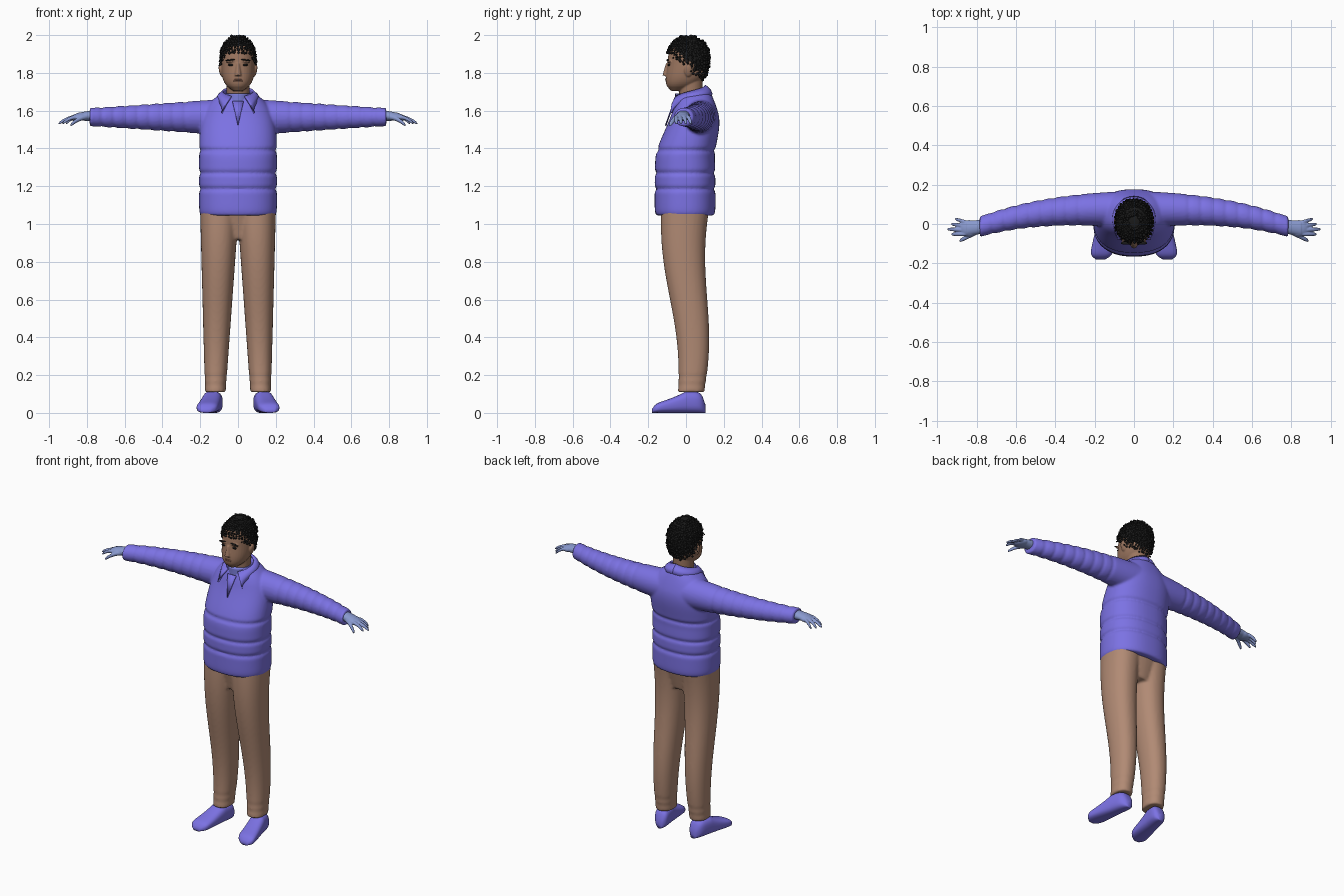
import bpy, bmesh, math, random
from mathutils import Vector, Matrix

if "Cube" in bpy.data.objects:
    bpy.data.objects.remove(bpy.data.objects["Cube"])
random.seed(4)


def material(name, red, green, blue):
    mat = bpy.data.materials.new(name)
    mat.use_nodes = True
    mat.diffuse_color = (red, green, blue, 1)
    shader = mat.node_tree.nodes["Principled BSDF"]
    shader.inputs["Base Color"].default_value = mat.diffuse_color
    return mat


violet = material("violet fabric", 0.2, 0.168, 0.77)
slate = material("slate blue shirt", 0.2, 0.21, 0.7)
pale_blue = material("pale blue hands", 0.25, 0.32, 0.62)
tan = material("tan trousers", 0.44, 0.255, 0.175)
brown = material("brown skin", 0.33, 0.18, 0.115)
lip_brown = material("lip brown", 0.27, 0.13, 0.09)
black = material("black hair", 0.01, 0.01, 0.01)


def mix(start, end, amount):
    return start + (end - start) * amount


def rounded(u, floor, power):
    """Profile that is full in the middle and shrinks towards both ends."""
    return max(floor, math.sqrt(1 - abs(2 * u - 1) ** power))


def squash(value, power):
    """Turn a sine or cosine into the matching superellipse coordinate."""
    return math.copysign(abs(value) ** (2 / power), value)


def loft(bm, axis, start, end, section, steps=24, sides=32, power=2, seams=(), depth=0):
    """Skin oval sections along an axis; section(u) gives two centres and two radii."""
    rings = []
    for step in range(steps + 1):
        u = step / steps
        along = mix(start, end, u)
        centre_a, centre_b, radius_a, radius_b = section(u)
        notch = depth * sum(math.exp(-((along - seam) * 100) ** 2) for seam in seams)
        ring = []
        for side in range(sides):
            angle = math.tau * side / sides
            a = centre_a + (radius_a - notch) * squash(math.cos(angle), power)
            b = centre_b + (radius_b - notch) * squash(math.sin(angle), power)
            place = {"x": (along, a, b), "y": (a, along, b), "z": (a, b, along)}
            ring.append(bm.verts.new(place[axis]))
        rings.append(ring)
    for lower, upper in zip(rings, rings[1:]):
        for side in range(sides):
            after = (side + 1) % sides
            bm.faces.new((lower[side], lower[after], upper[after], upper[side]))
    bm.faces.new(rings[0])
    bm.faces.new(rings[-1])


def ellipsoid(bm, centre, radii, turn=0):
    matrix = (Matrix.Translation(centre) @ Matrix.Rotation(turn, 4, "Y")
              @ Matrix.Diagonal((*radii, 1)))
    bmesh.ops.create_uvsphere(bm, u_segments=20, v_segments=12, radius=1, matrix=matrix)


def finish(bm, name, mat, mirror=False, voxel=0, relax=0, thickness=0):
    bmesh.ops.recalc_face_normals(bm, faces=bm.faces)
    mesh = bpy.data.meshes.new(name)
    bm.to_mesh(mesh)
    bm.free()
    mesh.materials.append(mat)
    mesh.shade_smooth()
    part = bpy.data.objects.new(name, mesh)
    bpy.context.collection.objects.link(part)
    if mirror:
        part.modifiers.new("mirror", "MIRROR").use_mirror_merge = False
    if thickness:
        modifier = part.modifiers.new("thickness", "SOLIDIFY")
        modifier.thickness, modifier.offset = thickness, 0
    if voxel:
        modifier = part.modifiers.new("union", "REMESH")
        modifier.mode, modifier.voxel_size = "VOXEL", voxel
        modifier.use_smooth_shade = True
        modifier = part.modifiers.new("relax", "SMOOTH")
        modifier.iterations = relax


# Quilted jacket: body and sleeves fused together
def torso_section(u):
    hem = 0.01 * math.exp(-50 * u)
    lean = min(max((u - 0.45) / 0.4, 0), 1)
    return (0, mix(-0.005, 0.048, lean * lean * (3 - 2 * lean)),
            mix(0.206, 0.09, u ** 9) - hem, mix(0.161, 0.085, u ** 4) - hem)


def sleeve_section(u):
    return mix(0.075, -0.014, u ** 2.5), 1.566, mix(0.09, 0.052, u), mix(0.095, 0.048, u)


bm = bmesh.new()
loft(bm, "z", 1.045, 1.69, torso_section, steps=90, sides=64, power=2.3,
     seams=(1.185, 1.27, 1.39), depth=0.01)
loft(bm, "x", 0.08, 0.785, sleeve_section, steps=90, sides=40,
     seams=[mix(0.28, 0.72, i / 7) for i in range(8)], depth=0.005)
finish(bm, "jacket", violet, mirror=True, voxel=0.0075, relax=3)

# Shirt filling the neck opening, and the V placket below it
bm = bmesh.new()
loft(bm, "z", 1.56, 1.69, lambda u: (0, 0.02, 0.067, 0.077))
finish(bm, "shirt_neck", slate)
bm = bmesh.new()
corners = (-0.03, -0.062, 1.65), (0.03, -0.062, 1.65), (0, -0.108, 1.52)
bm.faces.new([bm.verts.new(corner) for corner in corners])
finish(bm, "front_placket", violet, thickness=0.008)

# Folded collar with pointed front flaps
bm = bmesh.new()
rows = []
columns = 24
for column in range(columns + 1):
    t = column / columns
    angle = math.radians(mix(26, 180, t))
    outward = Vector((math.sin(angle), -math.cos(angle), 0))
    top = outward * 0.08 + Vector((0, 0.02, mix(1.675, 1.733, t)))
    low = outward * 0.108 + Vector((0, 0.028, mix(1.645, 1.685, t)))
    low = low.lerp(Vector((0.086, -0.078, 1.588)), max(0, 1 - 3 * t))
    fold = (top + low) / 2 + outward * 0.008
    rows.append([bm.verts.new(point) for point in (top, fold, low)])
for row, after in zip(rows, rows[1:]):
    for k in range(2):
        bm.faces.new((row[k], row[k + 1], after[k + 1], after[k]))
finish(bm, "collar", violet, mirror=True, thickness=0.012)


# Trousers: mirrored leg plus hips
def leg_section(u):
    return (mix(0.12, 0.098, u), 0.013 + 0.026 * math.cos(5 * u - 1),
            mix(0.055, 0.103, u), mix(0.07, 0.127, u))


def hip_section(u):
    return 0, 0, mix(0.1, 0.194, u ** 0.6), mix(0.085, 0.124, u)


bm = bmesh.new()
loft(bm, "z", 0.11, 1.08, leg_section, steps=80, power=2.2, seams=(0.15, 0.19), depth=0.003)
loft(bm, "z", 0.92, 1.08, hip_section)
finish(bm, "trousers", tan, mirror=True, voxel=0.008, relax=6)


# Shoes, toes turned outward
def shoe_section(u):
    cap = rounded(u, 0.4, 8)
    half_height = cap * min(0.026 + 0.06 * u ** 1.5, 0.057)
    return mix(0.17, 0.12, u), half_height, cap * mix(0.06, 0.046, u), half_height


bm = bmesh.new()
loft(bm, "y", -0.18, 0.102, shoe_section, steps=40, power=2.7)
finish(bm, "shoes", violet, mirror=True)

# Hands: wrist, palm, four fingers and thumb
bm = bmesh.new()
loft(bm, "x", 0.75, 0.85, lambda u: (mix(-0.012, -0.022, u), mix(1.575, 1.568, u),
                                     mix(0.035, 0.038, u), mix(0.031, 0.02, u)))
ellipsoid(bm, (0.84, -0.022, 1.566), (0.05, 0.042, 0.021), turn=0.15)


def digit(start, end, root, tip, drop, radius):
    def section(u):
        size = radius * mix(1, 0.7, u) * rounded(u, 0.4, 8)
        return mix(root, tip, u), 1.567 - drop * u * u, size, size
    loft(bm, "x", start, end, section, sides=12)


for spread in (-1.5, -0.5, 0.5, 1.5):
    digit(0.85, 0.95 - 0.02 * abs(spread + 0.5), 0.019 * spread - 0.022,
          0.026 * spread - 0.013, 0.036, 0.012)
digit(0.79, 0.888, -0.035, -0.086, 0.045, 0.015)
finish(bm, "hands", pale_blue, mirror=True, voxel=0.0035, relax=2)


# Head, neck, nose, brow ridge and ears fused
def skull(bm, grow):
    def section(u):
        radius = 0.088 * rounded(u, 0.3, 3)
        return 0, 0.012 - 0.06 * (1 - u) ** 4, radius + grow, radius * 1.22 + grow
    loft(bm, "z", 1.705, 1.985 + grow, section, sides=36, power=2.15)


bm = bmesh.new()
skull(bm, 0)
loft(bm, "z", 1.64, 1.8, lambda u: (0, 0.026, 0.06, 0.062))
loft(bm, "z", 1.785, 1.85, lambda u: (0, mix(-0.108, -0.097, u),
                                      mix(0.018, 0.008, u), mix(0.017, 0.01, u)))
ellipsoid(bm, (0.036, -0.088, 1.862), (0.028, 0.013, 0.008), turn=0.1)
ellipsoid(bm, (0.09, 0.012, 1.812), (0.011, 0.022, 0.034), turn=0.2)
finish(bm, "head", brown, mirror=True, voxel=0.004, relax=3)

# Face details
bm = bmesh.new()
for height in (1.757, 1.764):
    ellipsoid(bm, (0, -0.1, height), (0.026, 0.01, 0.005))
finish(bm, "lips", lip_brown)
bm = bmesh.new()
ellipsoid(bm, (0.037, -0.09, 1.842), (0.016, 0.008, 0.006))
finish(bm, "eyes", black, mirror=True)
bm = bmesh.new()
ellipsoid(bm, (0.042, -0.097, 1.868), (0.026, 0.008, 0.004), turn=0.1)
finish(bm, "eyebrows", black, mirror=True)


# Curly hair: scalp shell with small tufts that thin out towards the hairline
def below_hairline(point, margin):
    line = 1.905 if point.y < -0.065 else 1.83 - 0.8 * point.y
    return point.z < line + margin


bm = bmesh.new()
skull(bm, 0.006)
roots = [vert.co.copy() for vert in bm.verts if not below_hairline(vert.co, 0)]
bare = [vert for vert in bm.verts if below_hairline(vert.co, 0.03)]
bmesh.ops.delete(bm, geom=bare, context="VERTS")
for root in roots:
    shift = Vector([random.uniform(-0.004, 0.004) for _ in root])
    bmesh.ops.create_icosphere(bm, subdivisions=1, radius=random.uniform(0.005, 0.01),
                               matrix=Matrix.Translation(root + shift))
finish(bm, "hair", black)
